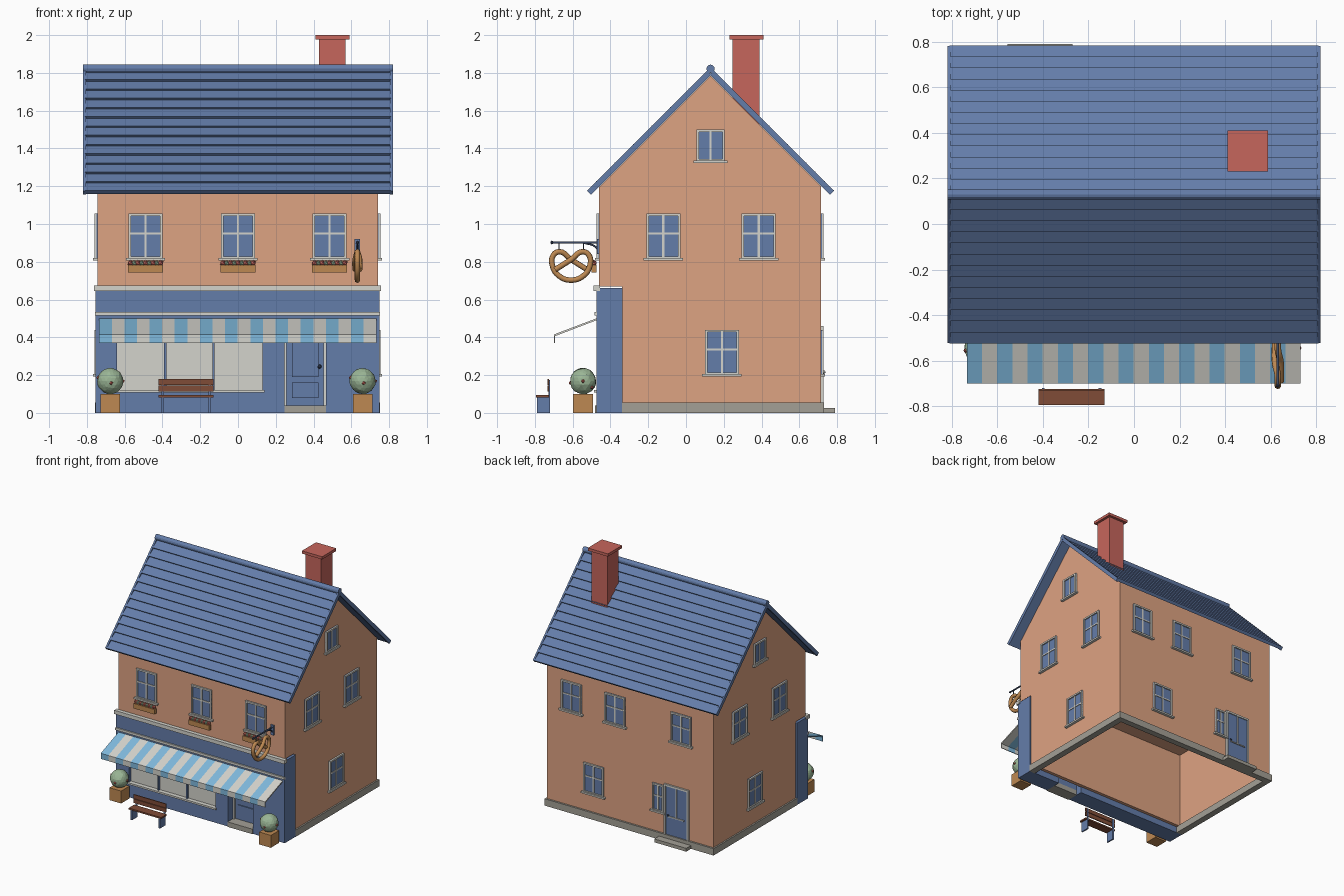
import bpy, bmesh, math, random
from mathutils import Matrix, Vector

random.seed(3)
cube = bpy.data.objects.get("Cube")
if cube:
    bpy.data.objects.remove(cube)


def material(name, *srgb):
    m = bpy.data.materials.new(name)
    m.use_nodes = True
    col = [(c / 255 / 12.92) if c < 11 else ((c / 255 + 0.055) / 1.055) ** 2.4 for c in srgb] + [1]
    m.diffuse_color = col
    m.node_tree.nodes["Principled BSDF"].inputs["Base Color"].default_value = col
    return m


WALL = material("peach plaster", 222, 163, 130)
BLUE = material("slate blue", 100, 125, 170)
TRIM = material("off white trim", 212, 211, 204)
STONE = material("grey stone", 164, 160, 150)
WOOD = material("golden wood", 190, 137, 82)
BROWN = material("bench brown", 128, 76, 55)
GREEN = material("pale leaf green", 155, 182, 150)
SKY = material("awning light blue", 128, 186, 222)
BRICK = material("brick red", 198, 102, 92)
IRON = material("dark iron", 62, 76, 104)


class Part:
    """Collects simple solids into one named object."""

    def __init__(self, name):
        self.name, self.bm, self.mats = name, bmesh.new(), []

    def paint(self, faces, mat):
        if mat not in self.mats:
            self.mats.append(mat)
        for f in faces:
            f.material_index = self.mats.index(mat)

    def box(self, mat, x0, x1, y0, y1, z0, z1):
        return self.prism(mat, [(y0, z0), (y1, z0), (y1, z1), (y0, z1)], x0, x1)

    def prism(self, mat, yz, x0, x1):
        a = [self.bm.verts.new((x0, y, z)) for y, z in yz]
        b = [self.bm.verts.new((x1, y, z)) for y, z in yz]
        n = len(yz)
        faces = [self.bm.faces.new(a), self.bm.faces.new(b[::-1])]
        for i in range(n):
            j = (i + 1) % n
            faces.append(self.bm.faces.new((a[j], a[i], b[i], b[j])))
        self.paint(faces, mat)
        return self

    def ball(self, mat, centre, r, sub=1, jitter=0.0):
        vs = bmesh.ops.create_icosphere(self.bm, subdivisions=sub, radius=r)["verts"]
        for v in vs:
            v.co = v.co * (1 + random.uniform(-jitter, jitter)) + Vector(centre)
        self.paint({f for v in vs for f in v.link_faces}, mat)
        return self

    def done(self):
        bmesh.ops.recalc_face_normals(self.bm, faces=self.bm.faces[:])
        me = bpy.data.meshes.new(self.name)
        self.bm.to_mesh(me)
        self.bm.free()
        for m in self.mats:
            me.materials.append(m)
        ob = bpy.data.objects.new(self.name, me)
        bpy.context.collection.objects.link(ob)
        return ob


# Walls: hollow ground floor, gabled upper floor
XL, XR, YF, YB, YG = -0.745, 0.74, -0.46, 0.715, -0.34
T = 0.03
p = Part("ground_floor_walls")
p.box(WALL, XL, XL + T, YG, YB, 0.05, 0.67).box(WALL, XR - T, XR, YG, YB, 0.05, 0.67)
p.box(WALL, XL, XR, YB - T, YB, 0.05, 0.67).box(WALL, XL, XR, YG, YG + T, 0.05, 0.67)
p.done()
Part("upper_floor_walls").prism(
    WALL, [(YF, 0.67), (YB, 0.67), (YB, 1.2), (0.13, 1.785), (YF, 1.195)], XL, XR).done()
p = Part("foundation")
for x0, x1 in ((-0.757, -0.705), (0.7, 0.752)):
    p.box(STONE, x0, x1, YG, 0.73, 0, 0.055)
p.box(STONE, -0.757, 0.752, 0.68, 0.73, 0, 0.055)
p.box(STONE, -0.555, -0.27, 0.73, 0.79, 0, 0.027)
p.done()

# Roof: stepped tile rows on each slope, verge boards, ridge
L, ROWS, RIDGE = 0.9, 13, Vector((0.13, 1.795))
for s, side in ((-1, "front"), (1, "back")):
    down, out = Vector((s, -1)).normalized(), Vector((s, 1)).normalized()
    at = lambda t, h: tuple(RIDGE + down * t + out * h)
    profile = [at(0, 0)]
    for i in range(ROWS):
        profile += [at(i * L / ROWS, 0.012), at((i + 1) * L / ROWS, 0.026)]
    profile.append(at(L, 0))
    p = Part("roof_tiles_" + side).prism(BLUE, profile, -0.81, 0.81)
    board = [at(0, -0.005), at(0, 0.024), at(L, 0.024), at(L, -0.005)]
    for x in (-0.82, 0.806):
        p.prism(BLUE, board, x, x + 0.014)
    p.done()
ring = [(0.13 + 0.022 * math.cos(a * math.pi / 6), 1.822 + 0.022 * math.sin(a * math.pi / 6)) for a in range(12)]
Part("roof_ridge").prism(BLUE, ring, -0.82, 0.82).done()
p = Part("chimney").box(BRICK, 0.43, 0.57, 0.245, 0.39, 1.5, 1.978)
p.box(BRICK, 0.41, 0.59, 0.23, 0.41, 1.978, 2.0).done()

# Windows, placed on any wall by distance along it and depth outward
FACES = {
    "front": lambda u, d: (u, YF - d), "back": lambda u, d: (u, YB + d),
    "right": lambda u, d: (XR + d, u), "left": lambda u, d: (XL - d, u),
}


def plate(p, mat, face, u0, u1, z0, z1, d0, d1):
    (xa, ya), (xb, yb) = FACES[face](u0, d0), FACES[face](u1, d1)
    p.box(mat, min(xa, xb), max(xa, xb), min(ya, yb), max(ya, yb), z0, z1)


def window(name, face, u, z0, w=0.18, h=0.24, cross=True, sill=True):
    p, a, b, z1, f = Part(name), u - w / 2, u + w / 2, z0 + h, 0.013
    plate(p, BLUE, face, a, b, z0, z1, -0.005, 0.004)
    for u0, u1, v0, v1 in ((a, a + f, z0, z1), (b - f, b, z0, z1), (a, b, z1 - f, z1), (a, b, z0, z0 + f)):
        plate(p, TRIM, face, u0, u1, v0, v1, 0, 0.014)
    plate(p, TRIM, face, u - 0.006, u + 0.006, z0, z1, 0, 0.009)
    if cross:
        plate(p, TRIM, face, a, b, z0 + h * 0.54, z0 + h * 0.54 + 0.01, 0, 0.009)
    if sill:
        plate(p, TRIM, face, a - 0.014, b + 0.014, z0 - 0.008, z0 + 0.005, 0, 0.022)
    p.done()


FRONT_U = (-0.49, 0, 0.485)
for i, u in enumerate(FRONT_U):
    window(f"front_window_{i}", "front", u, 0.815)
for i, u in enumerate((0.52, 0.13, -0.46)):
    window(f"back_window_{i}", "back", u, 0.815)
window("back_ground_window", "back", 0.32, 0.2)
window("back_small_window", "back", -0.255, 0.22, 0.1, 0.22)
for face in ("left", "right"):
    window(face + "_upper_window_front", face, -0.12, 0.815)
    window(face + "_upper_window_rear", face, 0.385, 0.815)
    window(face + "_ground_window", face, 0.19, 0.2)
    window(face + "_attic_window", face, 0.13, 1.33, 0.15, 0.17, False)

# Flower boxes
for i, u in enumerate(FRONT_U):
    p = Part(f"flower_box_{i}").box(WOOD, u - 0.093, u + 0.093, -0.5, -0.475, 0.742, 0.782)
    for k in range(9):
        p.ball((BRICK, GREEN)[k % 2], (u - 0.08 + k * 0.02, -0.487, 0.793), 0.016 - 0.002 * (k % 2))
    p.done()

# Back door
p = Part("back_door")
plate(p, BLUE, "back", -0.52, -0.32, 0.027, 0.45, 0, 0.006)
for u0, u1, z0, z1 in ((-0.53, -0.515, 0.027, 0.46), (-0.325, -0.31, 0.027, 0.46), (-0.53, -0.31, 0.445, 0.46),
                       (-0.49, -0.35, 0.2, 0.208), (-0.424, -0.416, 0.2, 0.45)):
    plate(p, TRIM, "back", u0, u1, z0, z1, 0, 0.014)
p.ball(IRON, (-0.35, 0.73, 0.215), 0.009).done()

# Shop front: piers, riser and fascia around the display and the recessed door
Y0, Y1 = -0.475, -0.335
p = Part("shop_front")
for x0, x1, z0, z1 in ((-0.755, -0.64, 0, 0.49), (0.13, 0.245, 0, 0.49), (0.465, 0.75, 0, 0.49),
                       (-0.64, 0.13, 0, 0.115), (-0.755, 0.75, 0.49, 0.66)):
    p.box(BLUE, x0, x1, Y0, Y1, z0, z1)
p.done()
p = Part("shop_cornice").box(TRIM, -0.762, 0.757, -0.49, -0.455, 0.645, 0.675)
p.box(TRIM, -0.757, 0.752, -0.485, -0.47, 0.515, 0.534).done()
p = Part("display_window").box(TRIM, -0.64, 0.13, -0.452, -0.44, 0.115, 0.49)
p.box(TRIM, -0.65, 0.14, -0.487, -0.45, 0.108, 0.122)
for x in (-0.385, -0.13):
    p.box(BLUE, x - 0.006, x + 0.006, -0.47, -0.45, 0.122, 0.49)
p.done()
p = Part("shop_door").box(BLUE, 0.245, 0.465, -0.4, -0.385, 0.04, 0.49)
p.box(STONE, 0.245, 0.465, -0.482, -0.385, 0, 0.04)
for x0, x1 in ((0.245, 0.258), (0.452, 0.465)):
    p.box(TRIM, x0, x1, -0.415, -0.4, 0.04, 0.49)
for x0, x1, z0, z1 in ((0.285, 0.425, 0.08, 0.16), (0.285, 0.425, 0.19, 0.44)):
    p.box(BLUE, x0, x1, -0.408, -0.4, z0, z1)
p.ball(IRON, (0.432, -0.413, 0.245), 0.012).done()

# Striped awning
p = Part("awning")
N, A0, A1 = 22, -0.735, 0.732
section = [(-0.475, 0.5), (-0.7, 0.415), (-0.7, 0.37), (-0.694, 0.37), (-0.694, 0.406), (-0.475, 0.49)]
for i in range(N):
    w = (A1 - A0) / N
    p.prism((SKY, TRIM)[i % 2], section, A0 + i * w, A0 + (i + 1) * w)
p.done()

# Topiary in wooden planters
for x, side in ((-0.677, "right"), (0.66, "left")):
    p = Part("planter_" + side).box(WOOD, x - 0.052, x + 0.052, -0.598, -0.492, 0, 0.1)
    p.ball(GREEN, (x, -0.545, 0.168), 0.069, 3, 0.03)
    for k in range(5):
        d = Vector((math.cos(k * 2.4), math.sin(k * 2.4), 0.6 * math.sin(k * 1.7))).normalized() * 0.067
        p.ball(BRICK, d + Vector((x, -0.545, 0.168)), 0.01)
    p.done()

# Bench
p = Part("bench").box(BROWN, -0.42, -0.13, -0.795, -0.725, 0.082, 0.094)
for z in (0.112, 0.148):
    p.box(BROWN, -0.42, -0.13, -0.734, -0.726, z, z + 0.032)
for x in (-0.405, -0.155):
    p.box(BLUE, x, x + 0.012, -0.79, -0.727, 0, 0.082)
    p.box(BLUE, x, x + 0.012, -0.727, -0.72, 0, 0.175)
p.done()


# Hanging pretzel sign on its bracket
def tube(name, mat, pts, radius):
    cu = bpy.data.curves.new(name, "CURVE")
    cu.dimensions, cu.bevel_depth, cu.bevel_resolution = "3D", radius, 2
    cu.resolution_u, cu.use_fill_caps = 6, True
    sp = cu.splines.new("BEZIER")
    sp.bezier_points.add(len(pts) - 1)
    for b, co in zip(sp.bezier_points, pts):
        b.co = co
        b.handle_left_type = b.handle_right_type = "AUTO"
    cu.materials.append(mat)
    bpy.context.collection.objects.link(bpy.data.objects.new(name, cu))


SX, SY = 0.632, -0.608
half = [(-0.085, 0.758, 0.012), (0, 0.812, 0.012), (0.06, 0.853, 0), (0.094, 0.835, 0), (0.098, 0.775, 0), (0.06, 0.722, 0)]
path = [(SX + dx, SY + y, z) for y, z, dx in half] + [(SX, SY, 0.703)]
path += [(SX - dx, SY - y, z) for y, z, dx in reversed(half)]
tube("pretzel_sign", WOOD, path, 0.0145)
tube("sign_arm", IRON, [(SX, YF, 0.902), (SX, -0.71, 0.902)], 0.006)
tube("sign_brace", IRON, [(SX, YF, 0.85), (SX, -0.48, 0.88), (SX, -0.54, 0.9)], 0.005)
for y in (SY - 0.065, SY + 0.065):
    tube("sign_hanger", IRON, [(SX, y, 0.9), (SX, y, 0.855)], 0.003)
p = Part("sign_wall_plate").box(BLUE, SX - 0.014, SX + 0.014, -0.47, YF, 0.84, 0.92)
p.ball(IRON, (SX, -0.71, 0.902), 0.01).done()
